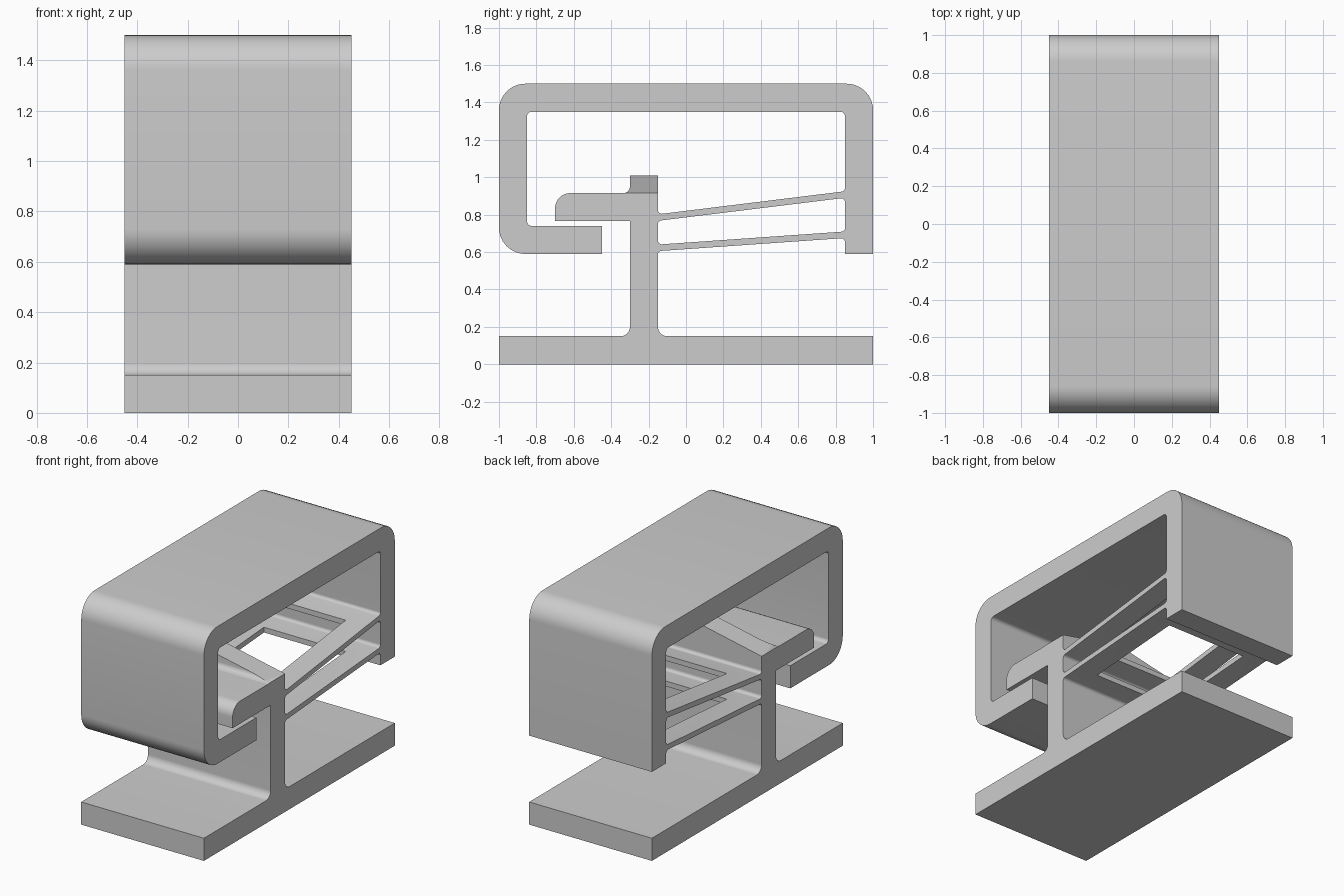
import bpy, bmesh, math
from mathutils import Vector

cube = bpy.data.objects.get("Cube")
if cube:
    bpy.data.objects.remove(cube, do_unlink=True)

HALF = 0.45    # half width of every part along x
WALL = 0.15    # wall thickness

grey = bpy.data.materials.new("plain grey")
grey.use_nodes = True
grey.diffuse_color = (0.605, 0.605, 0.605, 1)
grey.node_tree.nodes["Principled BSDF"].inputs["Base Color"].default_value = grey.diffuse_color


def rounded(points, steps=8):
    """Replace each (y, z, radius) corner by a tangent arc."""
    out = []
    for i, (y, z, *r) in enumerate(points):
        p = Vector((y, z))
        if not r:
            out.append(p)
            continue
        a = (Vector(points[i - 1][:2]) - p).normalized()
        b = (Vector(points[(i + 1) % len(points)][:2]) - p).normalized()
        half = a.angle(b) / 2
        reach = r[0] / math.tan(half)
        centre = p + (a + b).normalized() * r[0] / math.sin(half)
        start = (p + a * reach - centre).normalized()
        end = (p + b * reach - centre).normalized()
        for k in range(steps + 1):
            out.append(centre + start.lerp(end, k / steps).normalized() * r[0])
    return out


def extrude_profile(points):
    """Extrude a y-z profile across the full width."""
    bm = bmesh.new()
    face = bm.faces.new([bm.verts.new((-HALF, p.x, p.y)) for p in rounded(points)])
    side = bmesh.ops.extrude_face_region(bm, geom=[face])
    moved = [v for v in side["geom"] if isinstance(v, bmesh.types.BMVert)]
    bmesh.ops.translate(bm, verts=moved, vec=(2 * HALF, 0, 0))
    # The starting face stays as the cap on the other side when it survives
    bmesh.ops.holes_fill(bm, edges=[e for e in bm.edges if e.is_boundary])
    bmesh.ops.recalc_face_normals(bm, faces=bm.faces)
    return bm


def finish(bm, name):
    mesh = bpy.data.meshes.new(name)
    bm.to_mesh(mesh)
    bm.free()
    obj = bpy.data.objects.new(name, mesh)
    bpy.context.collection.objects.link(obj)
    mesh.materials.append(grey)
    return obj


def smooth(obj):
    bpy.ops.object.select_all(action="DESELECT")
    obj.select_set(True)
    bpy.context.view_layer.objects.active = obj
    bpy.ops.object.shade_smooth_by_angle(angle=math.radians(30))


# Outer frame, open at the bottom, with a lip at the front
OUT, IN, LOW, TOP = 1.0, 1 - WALL, 0.59, 1.5
frame = finish(extrude_profile([
    (OUT, LOW), (OUT, TOP, 0.14), (-OUT, TOP, 0.14), (-OUT, LOW, 0.14),
    (-0.45, LOW), (-0.45, LOW + WALL), (-IN, LOW + WALL, 0.025),
    (-IN, TOP - WALL, 0.025), (IN, TOP - WALL, 0.025), (IN, LOW)]), "outer_frame")
smooth(frame)

# Base plate, upright post and forward hook in one piece
FRONT, BACK, HOOK = -0.3, -0.15, 0.915
post = finish(extrude_profile([
    (-OUT, 0), (OUT, 0), (OUT, WALL), (BACK, WALL, 0.05), (BACK, HOOK),
    (-0.7, HOOK, 0.08), (-0.7, HOOK - WALL), (FRONT, HOOK - WALL),
    (FRONT, WALL, 0.05), (-OUT, WALL)]), "base_post_and_hook")
smooth(post)

# Ridge on top of the post, sloping down from the middle to both ends
PEAK = 1.01
bm = extrude_profile([
    (BACK, HOOK), (BACK, PEAK), (FRONT, PEAK), (FRONT, HOOK, 0.035), (FRONT - 0.04, HOOK)])
for sign in (-1, 1):
    bmesh.ops.bisect_plane(
        bm, geom=bm.verts[:] + bm.edges[:] + bm.faces[:], plane_co=(0, 0, PEAK),
        plane_no=(sign * (PEAK - HOOK - 0.002), 0, HALF), clear_outer=True)
    bmesh.ops.holes_fill(bm, edges=[e for e in bm.edges if e.is_boundary])
bmesh.ops.recalc_face_normals(bm, faces=bm.faces)
smooth(finish(bm, "post_ridge"))

# Two flexible blades, each with a rectangular window
bm = bmesh.new()
bmesh.ops.create_cube(bm, size=1)
bmesh.ops.scale(bm, verts=bm.verts, vec=(0.6, 0.7, 1))
bmesh.ops.translate(bm, verts=bm.verts, vec=(0, 0.35, 0.75))
cutter = finish(bm, "window_cutter")
cutter.hide_render = True

THICK, FLARE = 0.035, 0.03
for name, z0, z1 in (("upper_blade", 0.767, 0.89), ("lower_blade", 0.605, 0.675)):
    blade = finish(extrude_profile([
        (BACK, z0 - FLARE), (BACK, z0, 0.02), (IN, z1, 0.02), (IN, z1 - FLARE),
        (IN, z1 + THICK + FLARE), (IN, z1 + THICK, 0.02),
        (BACK, z0 + THICK, 0.02), (BACK, z0 + THICK + FLARE)]), name)
    cut = blade.modifiers.new("window", "BOOLEAN")
    cut.operation = "DIFFERENCE"
    cut.solver = "EXACT"
    cut.object = cutter
    bpy.context.view_layer.objects.active = blade
    bpy.ops.object.modifier_apply(modifier=cut.name)
    smooth(blade)
bpy.data.objects.remove(cutter, do_unlink=True)
